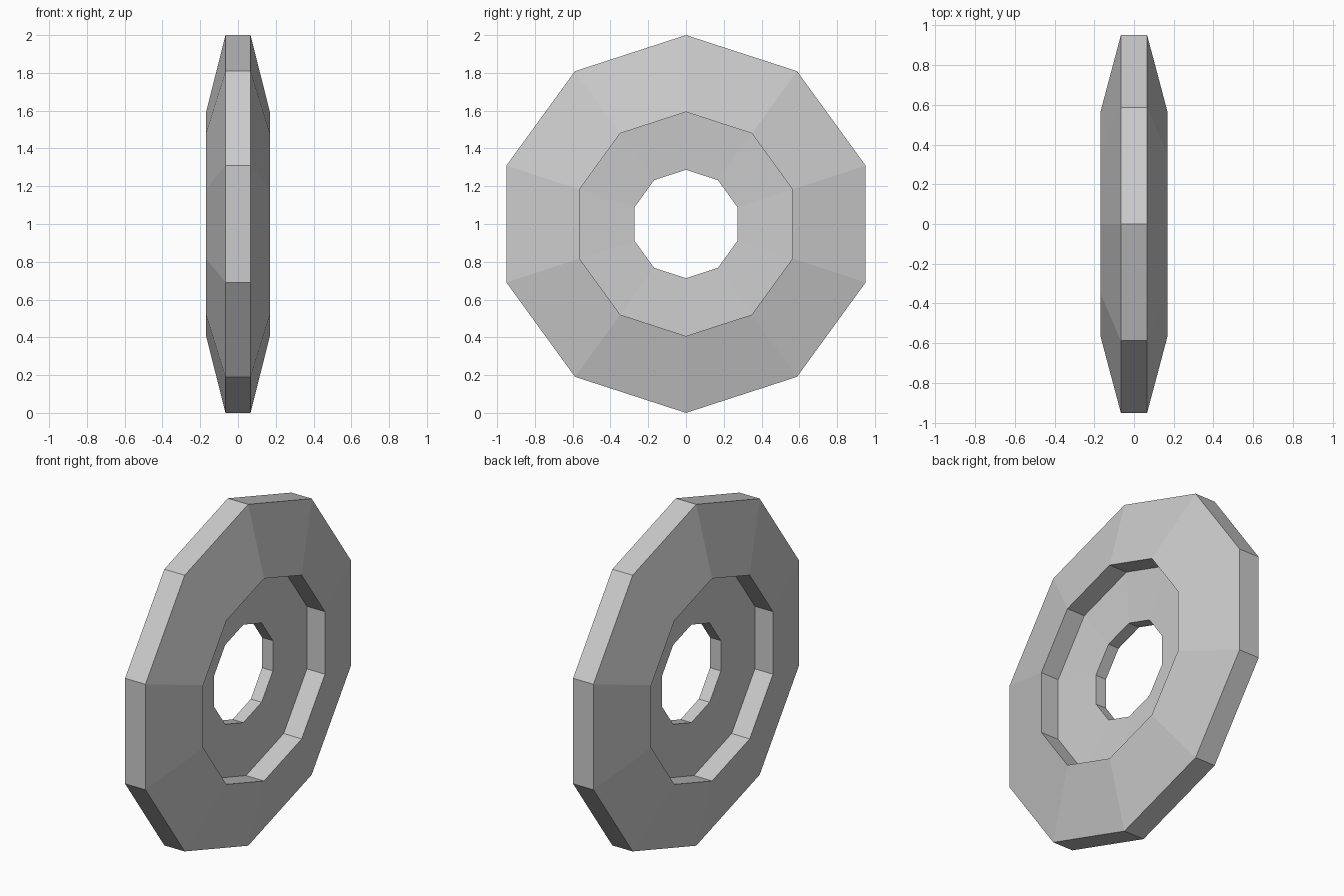
import bpy, bmesh, math

if "Cube" in bpy.data.objects:
    bpy.data.objects.remove(bpy.data.objects["Cube"])

SIDES = 10
# Cross-section of one side: (x, radius) from hole edge to outer rim
half = [(0.035, 0.287), (0.052, 0.593), (0.169, 0.593), (0.066, 1.0)]
# Mirror to the other side for a closed section
profile = half + [(-x, r) for x, r in reversed(half)]

# Ten-sided wheel: revolve the section about the x axis
bm = bmesh.new()
rings = []
for i in range(SIDES):
    a = 2 * math.pi * i / SIDES
    rings.append([bm.verts.new((x, r * math.sin(a), 1 + r * math.cos(a)))
                  for x, r in profile])
n = len(profile)
for i in range(SIDES):
    a, b = rings[i], rings[(i + 1) % SIDES]
    for j in range(n):
        k = (j + 1) % n
        bm.faces.new((a[j], a[k], b[k], b[j]))
bmesh.ops.recalc_face_normals(bm, faces=bm.faces)

mesh = bpy.data.meshes.new("wheel")
bm.to_mesh(mesh)
bm.free()
wheel = bpy.data.objects.new("wheel", mesh)
bpy.context.collection.objects.link(wheel)
